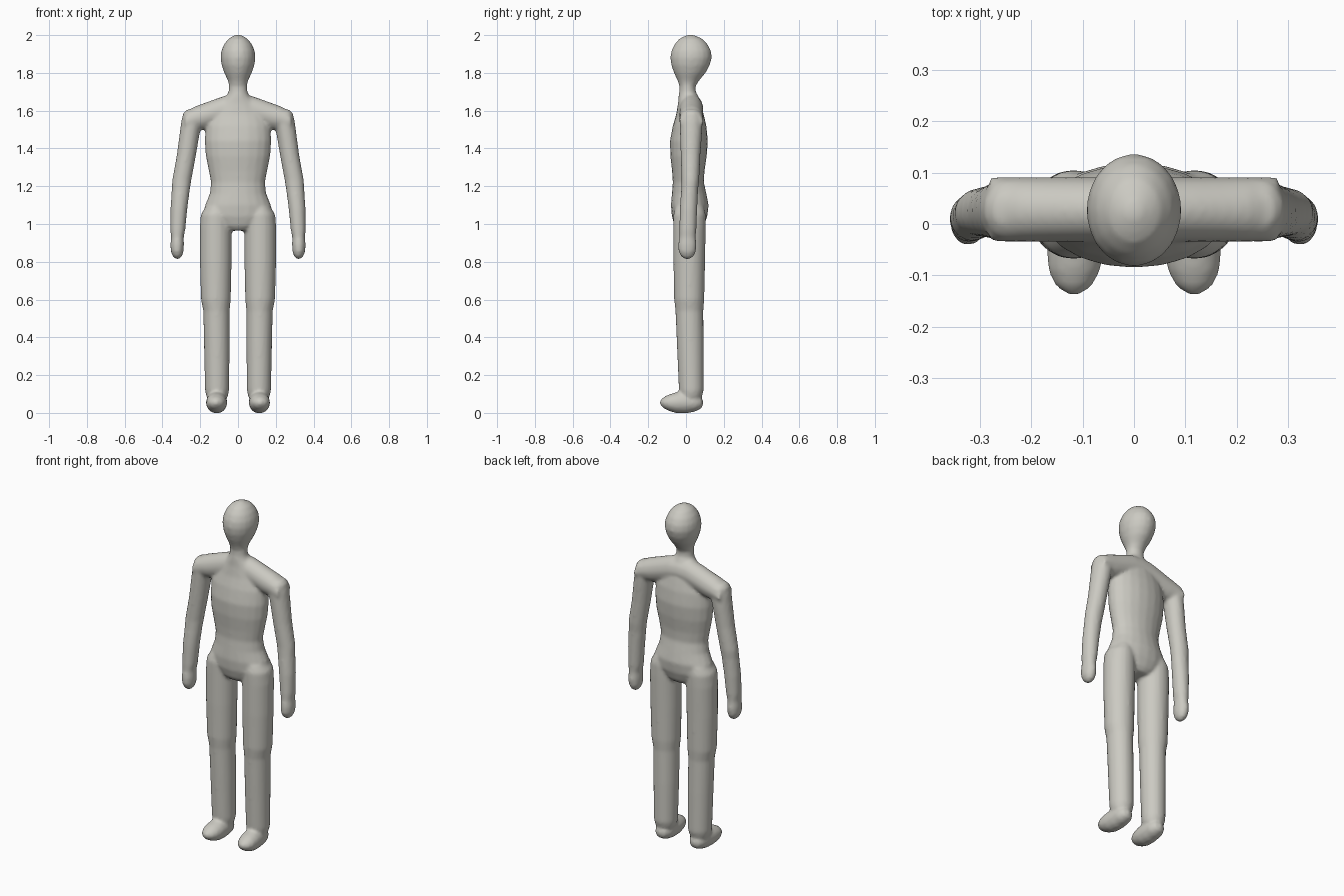
import bpy, bmesh, math
from mathutils import Vector

SIDES = 20
X, Y, Z = Vector((1, 0, 0)), Vector((0, 1, 0)), Vector((0, 0, 1))
bm = bmesh.new()


def loft(rings, u, v):
    """Closed tube through (centre, radius along u, radius along v) rings."""
    loops = []
    for c, ru, rv in rings:
        loops.append([bm.verts.new(Vector(c) + u * ru * math.cos(a) + v * rv * math.sin(a))
                      for a in (2 * math.pi * i / SIDES for i in range(SIDES))])
    for a, b in zip(loops, loops[1:]):
        for i in range(SIDES):
            j = (i + 1) % SIDES
            bm.faces.new((a[i], a[j], b[j], b[i]))
    bm.faces.new(loops[0][::-1])
    bm.faces.new(loops[-1])


def upright(rows, s=1):
    """Rows of z, centre x, half width, y front, y back."""
    loft([((s * x, (f + b) / 2, z), w, (b - f) / 2) for z, x, w, f, b in rows], X, Y)


# Torso, neck
upright([(0.965, 0, .07, -.04, .075), (0.99, 0, .13, -.06, .095), (1.04, 0, .185, -.075, .113),
         (1.10, 0, .175, -.08, .12), (1.16, 0, .15, -.075, .108), (1.22, 0, .143, -.07, .095),
         (1.28, 0, .155, -.074, .098), (1.36, 0, .171, -.083, .11), (1.44, 0, .177, -.085, .116),
         (1.52, 0, .172, -.07, .108), (1.58, 0, .15, -.052, .094), (1.64, 0, .10, -.042, .078),
         (1.675, 0, .062, -.04, .066), (1.70, 0, .050, -.036, .052), (1.76, 0, .048, -.034, .05)])

# Head: egg narrowing to the chin
upright([(1.72, 0, .044, -.032, .046), (1.76, 0, .054, -.045, .07), (1.80, 0, .073, -.064, .104),
         (1.84, 0, .087, -.078, .126), (1.88, 0, .093, -.083, .137), (1.915, 0, .089, -.078, .133),
         (1.95, 0, .075, -.062, .116), (1.98, 0, .052, -.036, .088), (1.996, 0, .025, -.006, .053),
         (2.003, 0, .006, .018, .03)], 1)

for s in (-1, 1):
    # Sloping shoulder, lofted sideways
    loft([((s * x, .028, (t + b) / 2), .063, (t - b) / 2) for x, t, b in
          [(0, 1.685, 1.54), (.06, 1.682, 1.53), (.12, 1.662, 1.515), (.18, 1.64, 1.50),
           (.225, 1.624, 1.495), (.258, 1.607, 1.49), (.28, 1.585, 1.495)]], Y, Z)
    # Arm and mitten hand
    upright([(1.605, .245, .028, -.005, .06), (1.585, .243, .048, -.028, .084),
             (1.54, .246, .055, -.034, .088), (1.48, .256, .053, -.032, .085),
             (1.36, .274, .051, -.028, .076), (1.23, .298, .051, -.024, .07),
             (1.18, .303, .048, -.026, .064), (1.08, .313, .045, -.033, .06),
             (0.97, .319, .040, -.036, .055), (0.93, .321, .034, -.036, .052),
             (0.89, .322, .036, -.042, .056), (0.855, .322, .034, -.04, .053),
             (0.83, .321, .025, -.028, .042), (0.813, .32, .008, -.005, .018)], s)
    # Leg
    upright([(1.09, .112, .06, -.055, .095), (1.05, .116, .081, -.068, .105),
             (0.98, .118, .085, -.068, .105), (0.80, .118, .084, -.067, .101),
             (0.60, .117, .079, -.063, .097), (0.54, .114, .070, -.056, .092),
             (0.35, .112, .068, -.048, .094), (0.12, .111, .064, -.038, .094),
             (0.09, .111, .058, -.032, .086), (0.06, .111, .04, -.02, .07)], s)
    # Foot, lofted heel to toe
    loft([((s * x, y, (t + b) / 2), w, (t - b) / 2) for y, x, w, t, b in
          [(.09, .111, .012, .065, .04), (.08, .111, .034, .085, .022), (.05, .111, .05, .10, .007),
           (.0, .112, .055, .115, -.003), (-.05, .114, .056, .11, -.002), (-.09, .116, .051, .098, .01),
           (-.12, .117, .036, .083, .025), (-.138, .117, .012, .065, .045)]], X, Z)

bmesh.ops.recalc_face_normals(bm, faces=bm.faces)
mesh = bpy.data.meshes.new("body")
bm.to_mesh(mesh)
bm.free()
body = bpy.data.objects.new("body", mesh)
bpy.context.collection.objects.link(body)

# Fuse the parts into one soft skin
fuse = body.modifiers.new("fuse", 'REMESH')
fuse.mode = 'VOXEL'
fuse.voxel_size = 0.009
fuse.use_smooth_shade = True
soften = body.modifiers.new("soften", 'SMOOTH')
soften.factor = 0.5
soften.iterations = 6
for p in mesh.polygons:
    p.use_smooth = True

mat = bpy.data.materials.new("warm grey")
mat.diffuse_color = (0.6, 0.59, 0.54, 1)
mesh.materials.append(mat)
